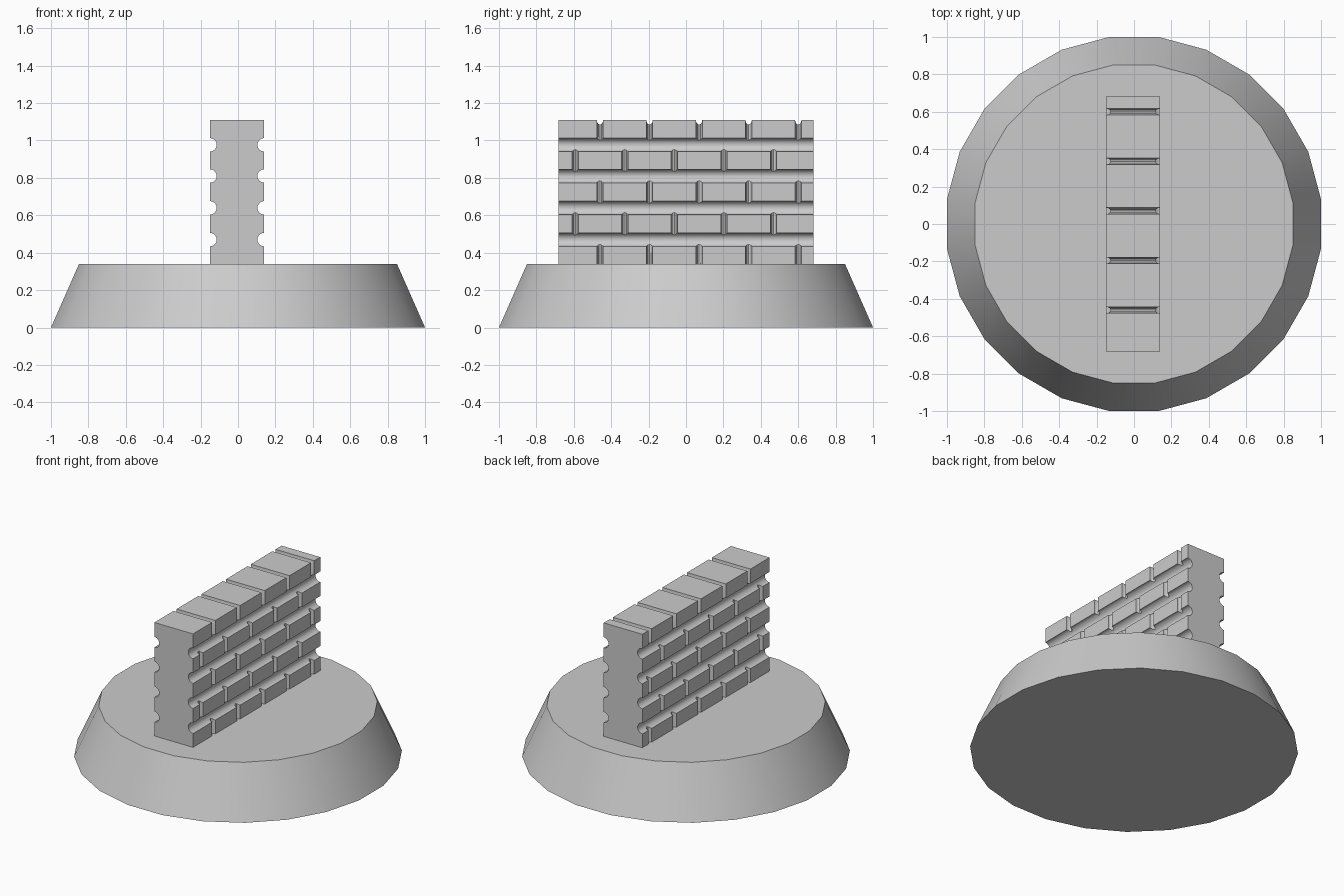
import bpy, bmesh, math
from mathutils import Matrix, Vector

cube = bpy.data.objects.get("Cube")
if cube:
    bpy.data.objects.remove(cube, do_unlink=True)

stone = bpy.data.materials.new("grey_stone")
stone.use_nodes = True
GREY = (0.6, 0.6, 0.6, 1)
stone.diffuse_color = GREY
stone.node_tree.nodes["Principled BSDF"].inputs["Base Color"].default_value = GREY


def add_object(name, bm):
    bmesh.ops.recalc_face_normals(bm, faces=bm.faces)
    mesh = bpy.data.meshes.new(name)
    bm.to_mesh(mesh)
    bm.free()
    mesh.materials.append(stone)
    obj = bpy.data.objects.new(name, mesh)
    bpy.context.collection.objects.link(obj)
    return obj


def smooth(obj):
    bpy.ops.object.select_all(action="DESELECT")
    obj.select_set(True)
    bpy.context.view_layer.objects.active = obj
    bpy.ops.object.shade_smooth_by_angle(angle=math.radians(32))


# Round tapered base, flat sides squared to the axes
BASE_TOP, SIDES = 0.34, 24
flat = math.cos(math.pi / SIDES)
bm = bmesh.new()
bmesh.ops.create_cone(bm, cap_ends=True, segments=SIDES, radius1=1 / flat,
                      radius2=0.85 / flat, depth=BASE_TOP,
                      matrix=Matrix.Translation((0, 0, BASE_TOP / 2))
                      @ Matrix.Rotation(math.pi / SIDES, 4, "Z"))
smooth(add_object("round_base", bm))

# Wall: end profile with round mortar grooves, extruded along y
CX, HALF_X, HALF_Y, TOP = -0.005, 0.145, 0.682, 1.11
GROOVES = [0.47, 0.64, 0.81, 0.977]
R, STEPS = 0.036, 10
side = [(HALF_X, BASE_TOP)]
for z in GROOVES:
    for i in range(STEPS + 1):
        a = math.pi * i / STEPS
        side.append((HALF_X - R * math.sin(a), z - R * math.cos(a)))
side.append((HALF_X, TOP))
outline = side + [(-x, z) for x, z in reversed(side)]
bm = bmesh.new()
face = bm.faces.new([bm.verts.new((CX + x, -HALF_Y, z)) for x, z in outline])
new = bmesh.ops.extrude_face_region(bm, geom=[face])["geom"]
bmesh.ops.translate(bm, vec=(0, 2 * HALF_Y, 0),
                    verts=[v for v in new if isinstance(v, bmesh.types.BMVert)])
wall = add_object("brick_wall", bm)


# Upright joints between bricks, staggered on alternate rows
def rod(bm, start, end, axis):
    a, b = Vector(start), Vector(end)
    turn = Matrix.Rotation(math.pi / 2, 4, "Y") if axis == "X" else Matrix()
    oval = (1.5, 1, 1)
    bmesh.ops.create_cone(bm, cap_ends=True, segments=12, radius1=0.017,
                          radius2=0.017, depth=(b - a).length,
                          matrix=Matrix.Translation((a + b) / 2) @ turn
                          @ Matrix.Diagonal((*oval, 1)))


uprights, bars = bmesh.new(), bmesh.new()
levels = [BASE_TOP - 0.05] + GROOVES + [TOP + 0.05]
for row in range(len(levels) - 1):
    for i in range(5):
        y = (-0.46 if row % 2 == 0 else -0.592) + 0.265 * i
        for s in (-1, 1):
            x = CX + s * HALF_X
            rod(uprights, (x, y, levels[row] + 0.008),
                (x, y, levels[row + 1] - 0.008), "Z")
        if row == 0:
            rod(bars, (CX - 0.3, y, TOP), (CX + 0.3, y, TOP), "X")

for name, cutter_mesh in (("upright_cutter", uprights), ("top_cutter", bars)):
    cutter = add_object(name, cutter_mesh)
    cutter.hide_render = True
    mod = wall.modifiers.new(name, "BOOLEAN")
    mod.operation, mod.solver, mod.object = "DIFFERENCE", "EXACT", cutter
    bpy.context.view_layer.objects.active = wall
    bpy.ops.object.modifier_apply(modifier=name)
    bpy.data.objects.remove(cutter, do_unlink=True)
smooth(wall)
